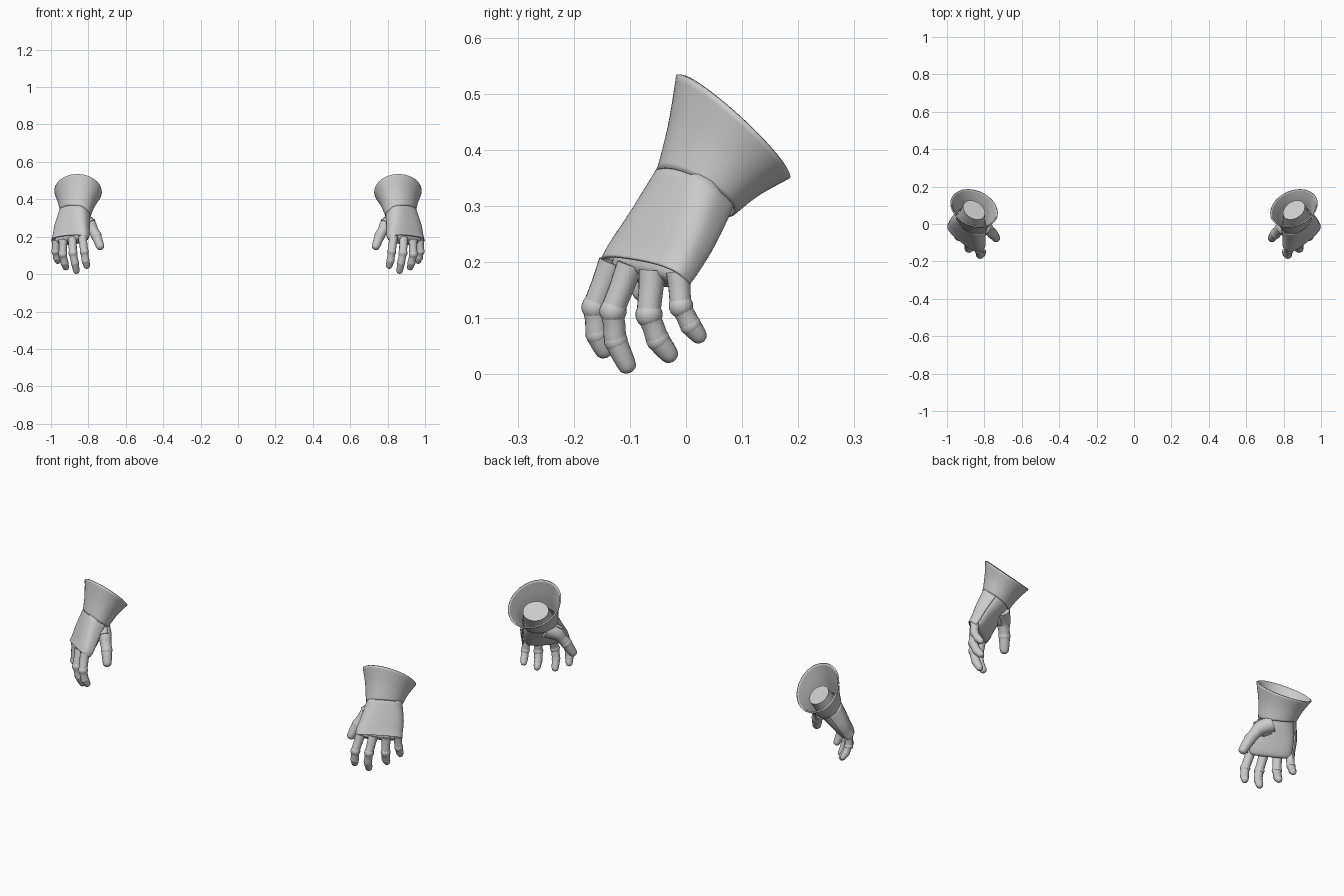
import bpy, math
from mathutils import Vector as Vec

if "Cube" in bpy.data.objects:
    bpy.data.objects.remove(bpy.data.objects["Cube"])

W = Vec((0.787, 0.61, -0.1)).normalized()          # across the hand, thumb side to little finger
A = Vec((-0.035, 0.10, 0.135))                     # along the hand, knuckles to wrist
A = (A - W * A.dot(W)).normalized()
V = W.cross(A).normalized()                        # out of the back of the hand


def ring(c, u, v, n=32, a0=0.0, a1=None, p=1.0):
    """Ellipse or arc of points; p < 1 squares it off."""
    full = a1 is None
    out = []
    for i in range(n):
        t = a0 + (2 * math.pi * i / n if full else (a1 - a0) * i / (n - 1))
        cs, sn = math.cos(t), math.sin(t)
        cs = math.copysign(abs(cs) ** p, cs)
        sn = math.copysign(abs(sn) ** p, sn)
        out.append(Vec(c) + u * cs + v * sn)
    return out


def smooth_rings(rings, k):
    """Catmull-Rom interpolation between rings."""
    out = []
    for i in range(len(rings) - 1):
        r = [rings[max(0, i - 1)], rings[i], rings[i + 1], rings[min(len(rings) - 1, i + 2)]]
        for s in range(k):
            t = s / k
            w = (-.5*t + t*t - .5*t**3, 1 - 2.5*t*t + 1.5*t**3,
                 .5*t + 2*t*t - 1.5*t**3, -.5*t*t + .5*t**3)
            out.append([a*w[0] + b*w[1] + c*w[2] + d*w[3] for a, b, c, d in zip(*r)])
    return out + [rings[-1]]


def loft(name, rings, closed=True, caps=True, thick=0.0, k=4):
    rings = smooth_rings(rings, k)
    n, m = len(rings[0]), len(rings)
    verts = [p for r in rings for p in r]
    faces = [(j*n + i, j*n + (i+1) % n, (j+1)*n + (i+1) % n, (j+1)*n + i)
             for j in range(m - 1) for i in range(n if closed else n - 1)]
    if caps:
        faces += [tuple(range(n))[::-1], tuple(range((m-1)*n, m*n))]
    me = bpy.data.meshes.new(name)
    me.from_pydata(verts, [], faces)
    ob = bpy.data.objects.new(name, me)
    bpy.context.collection.objects.link(ob)
    finish(ob, thick)
    return ob


def finish(ob, thick=0.0):
    bpy.ops.object.select_all(action='DESELECT')
    ob.select_set(True)
    bpy.context.view_layer.objects.active = ob
    bpy.ops.object.mode_set(mode='EDIT')
    bpy.ops.mesh.select_all(action='SELECT')
    bpy.ops.mesh.normals_make_consistent(inside=False)
    bpy.ops.object.mode_set(mode='OBJECT')
    bpy.ops.object.shade_smooth_by_angle(angle=math.radians(45))
    if thick:
        s = ob.modifiers.new("thickness", 'SOLIDIFY')
        s.thickness, s.offset = thick, 0
    ob.modifiers.new("other_hand", 'MIRROR').use_mirror_merge = False


def digit(name, pts, radii):
    """Round tube through pts with a rounded tip."""
    pts = [Vec(p) for p in pts]
    end = (pts[-1] - pts[-2]).normalized()
    r = radii[-1]
    pts += [pts[-1] + end * r * 0.7, pts[-1] + end * r * 0.95]
    radii = list(radii) + [r * 0.7, r * 0.2]
    rings = []
    for i, p in enumerate(pts):
        d = (pts[min(i+1, len(pts)-1)] - pts[max(i-1, 0)]).normalized()
        u = (W - d * W.dot(d)).normalized()
        rings.append(ring(p, u * radii[i], d.cross(u) * radii[i], 16))
    loft(name, rings, k=3)


def knuckle(name, p, r):
    mesh_ring = [ring(Vec(p) + A * r * math.cos(t), W * r * math.sin(t), V * r * math.sin(t), 16)
                 for t in [0.08 + (math.pi - 0.16) * i / 8 for i in range(9)]]
    loft(name, mesh_ring, k=1)


# Flared cuff with slanted rim
low = ring((0.87, 0.018, 0.325), W * 0.088, V * 0.07, 48)
P, Q, C = Vec((0.09, 0.085)), Vec((0.085, -0.052)), Vec((0.855, 0.085))
rim = []
for i in range(48):
    t = 2 * math.pi * i / 48
    q = P * math.cos(t) + Q * math.sin(t)
    rim.append(Vec((C.x + q.x, C.y + q.y, 0.443 - 0.95 * q.y + 0.22 * q.x)))
mid = []
for a, b in zip(low, rim):
    m = a.lerp(b, 0.5)
    ctr = Vec((0.8625, 0.05, 0.384))
    mid.append(ctr + (m - ctr) * 0.96)
loft("cuff", [low, mid, rim], caps=False, thick=0.007, k=5)

# Hand body running up into a flat wrist stump inside the cuff
K = Vec((0.9, -0.07, 0.185))
loft("palm", [ring(K - V * 0.006 - A * 0.012, W * 0.085, V * 0.022, 32, p=0.8),
              ring(K - V * 0.006 + A * 0.005, W * 0.1, V * 0.034, 32, p=0.8),
              ring(K.lerp(Vec((0.87, 0.02, 0.325)), 0.5) - V * 0.008, W * 0.096, V * 0.043, 32, p=0.85),
              ring((0.869, 0.022, 0.322), W * 0.078, V * 0.058, 32),
              ring((0.855, 0.075, 0.4), W * 0.064, V * 0.055, 32)])

# Curved plate over the back of the hand
arc = dict(n=33, a0=-0.1 * math.pi, a1=1.1 * math.pi, p=0.75)
loft("back_plate", [ring(K - A * 0.004, W * 0.113, V * 0.04, **arc),
                    ring(K + A * 0.025, W * 0.113, V * 0.045, **arc),
                    ring((0.887, -0.024, 0.255), W * 0.104, V * 0.053, **arc),
                    ring((0.87, 0.02, 0.33), W * 0.085, V * 0.064, **arc)],
     closed=False, caps=False, thick=0.006)

# Fingers: base, two joints, tip
fingers = {
    "index_finger": [(0.832, -0.132, 0.2), (0.822, -0.162, 0.12), (0.815, -0.158, 0.072), (0.808, -0.147, 0.045)],
    "middle_finger": [(0.886, -0.1, 0.195), (0.882, -0.13, 0.113), (0.872, -0.125, 0.06), (0.864, -0.106, 0.018)],
    "ring_finger": [(0.935, -0.06, 0.185), (0.937, -0.066, 0.107), (0.928, -0.05, 0.062), (0.92, -0.031, 0.037)],
    "little_finger": [(0.972, -0.014, 0.182), (0.976, -0.009, 0.122), (0.97, 0.008, 0.088), (0.964, 0.022, 0.07)],
}
for name, pts in fingers.items():
    s = 0.9 if name == "little_finger" else 1.0
    b, j, k2, t = [Vec(p) for p in pts]
    digit(name, [b, b.lerp(j, 0.5), j, j.lerp(k2, 0.5), k2, t],
          [0.024 * s, 0.022 * s, 0.0215 * s, 0.02 * s, 0.0205 * s, 0.017 * s])
    knuckle(name + "_joint", j, 0.0245 * s)
    knuckle(name + "_end_joint", k2, 0.0215 * s)

# Thumb with ball, joints and tip
T = [Vec(p) for p in ((0.835, 0.02, 0.285), (0.79, -0.02, 0.26), (0.758, -0.05, 0.205), (0.737, -0.075, 0.15))]
digit("thumb", [T[0], T[1], T[1].lerp(T[2], 0.5), T[2], T[3]], [0.04, 0.035, 0.028, 0.027, 0.022])
knuckle("thumb_joint", T[2], 0.029)

# Small guard plate over the thumb root
d = (T[2] - T[0]).normalized()
u = (W - d * W.dot(d)).normalized()
v = u.cross(d)
v = v if v.y < 0 else -v
g = dict(n=17, a0=0.0, a1=1.05 * math.pi, p=0.85)
loft("thumb_guard", [ring(T[0].lerp(T[1], 0.45), u * 0.042, v * 0.042, **g),
                     ring(T[1] + d * 0.004, u * 0.038, v * 0.039, **g)],
     closed=False, caps=False, thick=0.005)
